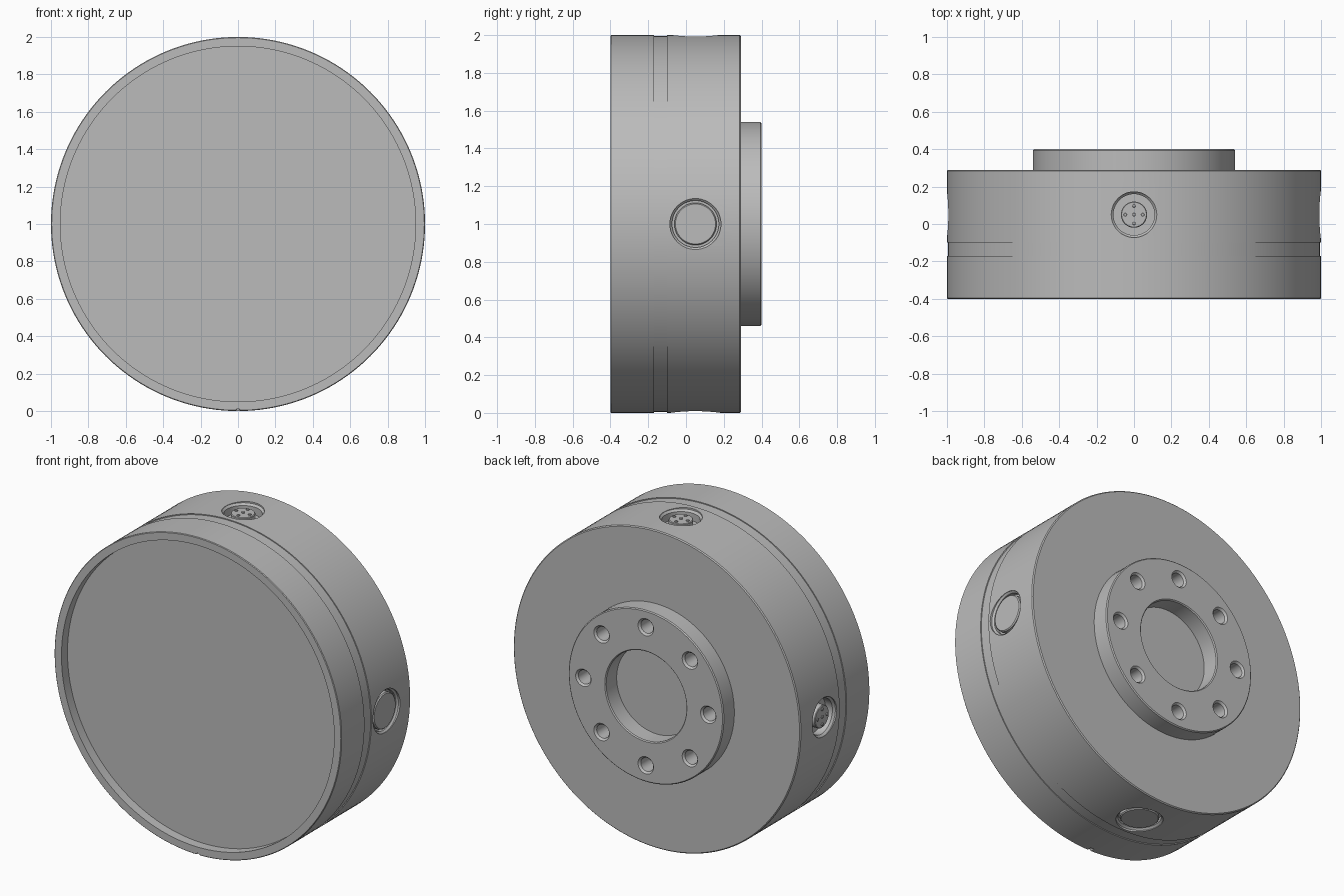
import bpy, bmesh, math
from mathutils import Vector, Matrix

cube = bpy.data.objects.get("Cube")
if cube:
    bpy.data.objects.remove(cube, do_unlink=True)

CENTRE = Vector((0, 0, 1))
PORT = CENTRE + Vector((0, 0.05, 0))
BACK = Vector((0, 1, 0))

grey = bpy.data.materials.new("machined grey")
grey.use_nodes = True
grey.diffuse_color = (0.5, 0.5, 0.5, 1)
grey.node_tree.nodes["Principled BSDF"].inputs["Base Color"].default_value = (0.5, 0.5, 0.5, 1)


def lathe(name, profile, origin, axis, segments=48, closed=False):
    """Revolve (radius, height) points about an axis through origin."""
    bm = bmesh.new()
    verts = [bm.verts.new((r, 0, h)) for r, h in profile]
    edges = [bm.edges.new(pair) for pair in zip(verts, verts[1:])]
    if closed:
        edges.append(bm.edges.new((verts[-1], verts[0])))
    bmesh.ops.spin(bm, geom=verts + edges, axis=(0, 0, 1), cent=(0, 0, 0),
                   angle=math.tau, steps=segments)
    bmesh.ops.remove_doubles(bm, verts=bm.verts, dist=0.0003)
    bmesh.ops.recalc_face_normals(bm, faces=bm.faces)
    turn = axis.to_track_quat('Z', 'Y').to_matrix().to_4x4()
    bm.transform(Matrix.Translation(origin) @ turn)
    mesh = bpy.data.meshes.new(name)
    bm.to_mesh(mesh)
    bm.free()
    obj = bpy.data.objects.new(name, mesh)
    bpy.context.collection.objects.link(obj)
    mesh.materials.append(grey)
    return obj


def cylinder(name, radius, low, high, origin, axis, chamfer=0.004, segments=48):
    return lathe(name, [(0, low), (radius, low), (radius, high - chamfer),
                        (radius - chamfer, high), (0, high)], origin, axis, segments)


def select(obj):
    bpy.ops.object.select_all(action='DESELECT')
    obj.select_set(True)
    bpy.context.view_layer.objects.active = obj


def cut(target, cutters):
    for cutter in cutters:
        cutter.hide_render = True
        mod = target.modifiers.new("cut", 'BOOLEAN')
        mod.operation = 'DIFFERENCE'
        mod.solver = 'EXACT'
        mod.object = cutter
        select(target)
        bpy.ops.object.modifier_apply(modifier=mod.name)
        bpy.data.objects.remove(cutter, do_unlink=True)


# Drum body with recessed front face and shallow groove around the side
body = lathe("drum_body", [
    (0, -0.34), (0.95, -0.34), (0.95, -0.4), (0.996, -0.4), (1, -0.396),
    (1, -0.17), (0.994, -0.17), (0.994, -0.1), (1, -0.1),
    (1, 0.284), (0.994, 0.29), (0, 0.29)], CENTRE, BACK, 160)
parts = [body]
cutters = [cylinder("notch_cutter", 0.012, -0.42, -0.37, Vector((0, 0, 0)), BACK, 0.001, 16)]

# Pin connectors on the top and right side
for label, axis in (("top", Vector((0, 0, 1))), ("right", Vector((-1, 0, 0)))):
    cutters.append(lathe("socket_cutter", [
        (0, 0.93), (0.11, 0.93), (0.11, 0.978), (0.122, 0.99), (0.122, 1.05), (0, 1.05)],
        PORT, axis))
    parts.append(cylinder(label + "_connector", 0.07, 0.91, 0.983, PORT, axis))
    across = axis.cross(BACK)
    for i, spot in enumerate((Vector(), BACK, -BACK, across, -across)):
        parts.append(cylinder(f"{label}_pin_{i + 1}", 0.009, 0.97, 0.99,
                              PORT + spot * 0.047, axis, 0.002, 12))

# Blanking plugs on the left side and underneath
for label, axis in (("left", Vector((1, 0, 0))), ("bottom", Vector((0, 0, -1)))):
    cutters.append(lathe("plug_cutter", [
        (0, 0.955), (0.124, 0.955), (0.124, 0.978), (0.135, 0.988), (0.135, 1.05), (0, 1.05)],
        PORT, axis))
    parts.append(cylinder(label + "_plug", 0.112, 0.94, 0.988, PORT, axis, 0.006))
cut(body, cutters)

# Rear mounting flange with central bore and a ring of chamfered bolt holes
flange = lathe("mounting_flange", [
    (0.28, 0.28), (0.54, 0.28), (0.54, 0.394), (0.534, 0.4), (0.286, 0.4), (0.28, 0.394)],
    CENTRE, BACK, 96, closed=True)
bolt_profile = [(0, 0.25), (0.043, 0.25), (0.043, 0.388), (0.055, 0.401), (0.055, 0.45), (0, 0.45)]
bolts = []
for i in range(8):
    a = math.tau * i / 8
    bolts.append(lathe("bolt_cutter", bolt_profile,
                       CENTRE + Vector((math.cos(a), 0, math.sin(a))) * 0.435, BACK, 32))
cut(flange, bolts)
parts.append(flange)

# Smooth curved surfaces while keeping machined edges crisp
for part in parts:
    select(part)
    bpy.ops.object.shade_smooth_by_angle(angle=math.radians(25))
